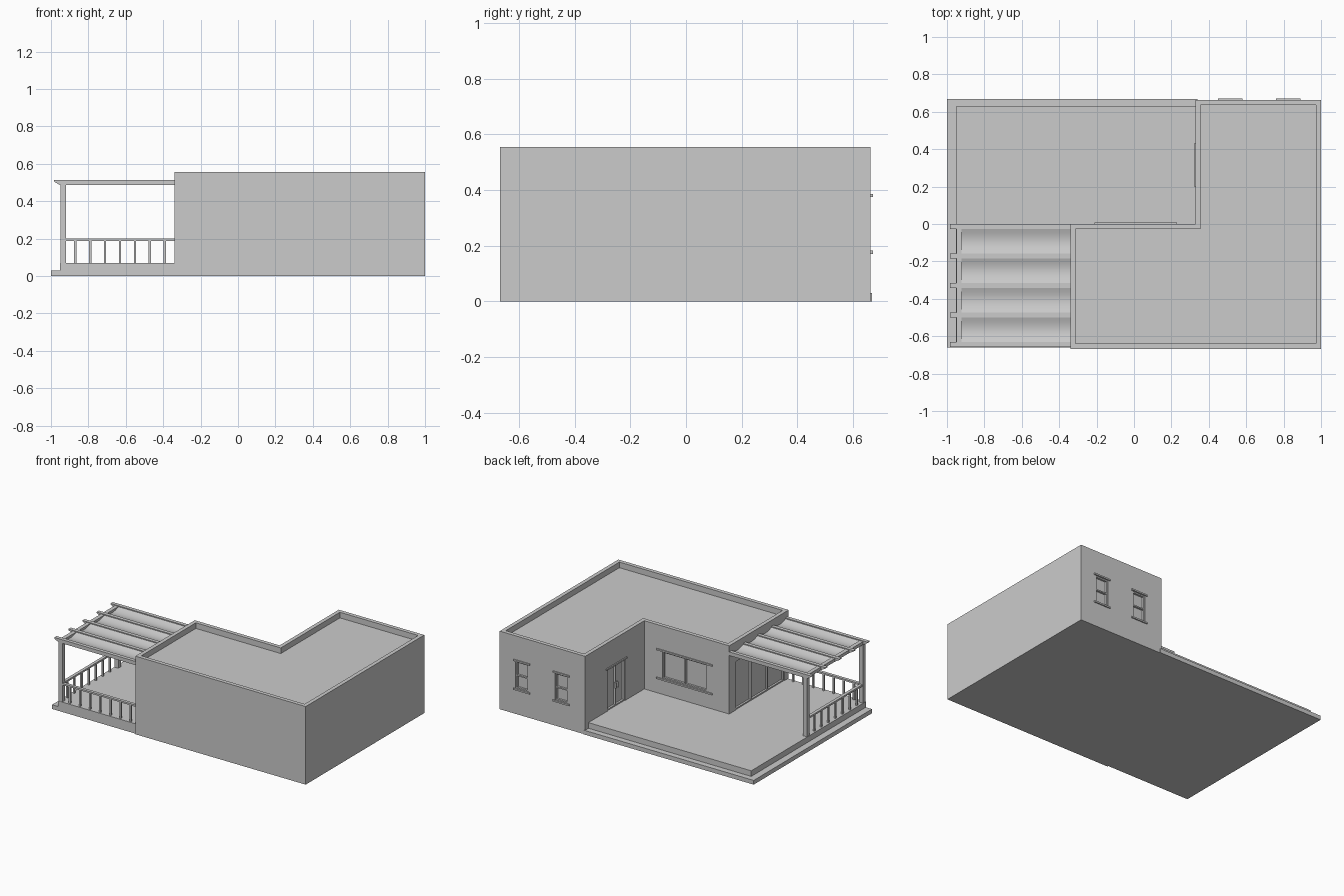
import bpy, bmesh, math

if "Cube" in bpy.data.objects:
    bpy.data.objects.remove(bpy.data.objects["Cube"])


def finish(name, bm):
    bmesh.ops.recalc_face_normals(bm, faces=bm.faces)
    me = bpy.data.meshes.new(name)
    bm.to_mesh(me)
    bm.free()
    ob = bpy.data.objects.new(name, me)
    bpy.context.collection.objects.link(ob)
    return ob


def box(name, x0, x1, y0, y1, z0, z1):
    bm = bmesh.new()
    bmesh.ops.create_cube(bm, size=1)
    for v in bm.verts:
        v.co = (x0 + (v.co.x + .5) * (x1 - x0),
                y0 + (v.co.y + .5) * (y1 - y0),
                z0 + (v.co.z + .5) * (z1 - z0))
    return finish(name, bm)


def prism(name, pts, vec):
    bm = bmesh.new()
    f = bm.faces.new([bm.verts.new(p) for p in pts])
    r = bmesh.ops.extrude_face_region(bm, geom=[f])
    bmesh.ops.translate(bm, vec=vec, verts=[g for g in r['geom'] if isinstance(g, bmesh.types.BMVert)])
    return finish(name, bm)


def cut(target, cutter):
    m = target.modifiers.new("cut", 'BOOLEAN')
    m.operation = 'DIFFERENCE'
    m.solver = 'EXACT'
    m.object = cutter
    cutter.hide_render = True
    bpy.context.view_layer.objects.active = target
    bpy.ops.object.modifier_apply(modifier=m.name)
    bpy.data.objects.remove(cutter, do_unlink=True)


# Terrace slabs
box("lower_step", -1, .34, -.66, .668, 0, .03)
box("terrace_floor", -.952, .34, -.66, .627, .03, .07)

# L-shaped house with sunken roof behind a parapet
def ell(d, z):
    return [(-.34 + d, -.668 + d, z), (1 - d, -.668 + d, z), (1 - d, .664 - d, z),
            (.328 + d, .664 - d, z), (.328 + d, 0 - d, z), (-.34 + d, 0 - d, z)]

house = prism("house_walls", ell(0, 0), (0, 0, .555))
cut(house, prism("roof_cutter", ell(.028, .515), (0, 0, .1)))


# Openings: axis 'y' = wall facing +y, axis 'x' = wall facing -x
def wall_box(name, axis, wall, a0, a1, d0, d1, z0, z1):
    """a: span along the wall, d: depth range, positive is outwards."""
    if axis == 'y':
        return box(name, a0, a1, wall + d0, wall + d1, z0, z1)
    return box(name, wall - d1, wall - d0, a0, a1, z0, z1)


def opening(name, axis, wall, a0, a1, z0, z1, splits=(), mid=None, head=0, sill=0):
    depth, t = .018, .009
    cut(house, wall_box("opening_cutter", axis, wall, a0, a1, -depth, .05, z0, z1))

    def bar(part, b0, b1, c0, c1, out=-.004):
        wall_box(name + part, axis, wall, b0, b1, -depth - .002, out, c0, c1)

    bar("_jamb", a0, a0 + t, z0, z1)
    bar("_jamb", a1 - t, a1, z0, z1)
    bar("_top_rail", a0, a1, z1 - t, z1)
    bar("_bottom_rail", a0, a1, z0, z0 + t)
    for s in splits:
        c = a0 + (a1 - a0) * s
        bar("_mullion", c - t / 2, c + t / 2, z0, z1)
    if mid:
        bar("_meeting_rail", a0, a1, mid - t / 2, mid + t / 2)
    if head:
        bar("_header", a0 - head, a1 + head, z1, z1 + .011, .008)
    if sill:
        bar("_sill", a0 - sill, a1 + sill, z0 - .011, z0, .008)


for x in (.515, .825):
    opening("back_window", 'y', .664, x - .05, x + .05, .182, .375, mid=.275, head=.015, sill=.015)
opening("wide_window", 'y', 0, -.165, .185, .182, .375, splits=(.5,), head=.045, sill=.045)
opening("entry_door", 'x', .328, .215, .415, .07, .365, splits=(.5,), head=.015)
opening("sliding_door", 'x', -.34, -.62, -.07, .07, .42, splits=(1 / 3, 2 / 3))
for y in (.303, .327):
    box("door_handle", .32, .335, y - .003, y + .003, .2, .24)

# Pergola posts and edge beam
for y0 in (-.658, -.03):
    box("pergola_post", -.95, -.92, y0, y0 + .028, .07, .49)
box("pergola_edge_beam", -.95, -.922, -.658, 0, .485, .507)

# Rafters with chamfered tails
rafters = [-.013 - i * .158 for i in range(5)]
for y in rafters:
    prism("pergola_rafter", [(-.984, y - .013, .512), (-.335, y - .013, .512), (-.335, y - .013, .486),
                             (-.952, y - .013, .486), (-.984, y - .013, .505)], (0, .026, 0))

# Sagging canopy strips between the rafters
N = 10
for ya, yb in zip(rafters, rafters[1:]):
    ya, yb = ya - .011, yb + .011
    bm = bmesh.new()
    rows = []
    for i in range(N + 1):
        s = i / N
        y, z = ya + (yb - ya) * s, .506 - .016 * math.sin(math.pi * s)
        rows.append([bm.verts.new((x, y, z + dz)) for x, dz in ((-.925, 0), (-.338, 0), (-.338, -.003), (-.925, -.003))])
    for p, q in zip(rows, rows[1:]):
        for k in range(4):
            bm.faces.new((p[k], p[k - 1], q[k - 1], q[k]))
    ob = finish("canopy_strip", bm)
    for f in ob.data.polygons:
        f.use_smooth = True
    bpy.context.view_layer.objects.active = ob
    ob.select_set(True)
    bpy.ops.object.shade_smooth_by_angle(angle=math.radians(40))
    ob.select_set(False)

# Railings on the front and left edges of the terrace
box("front_handrail", -.93, -.338, -.655, -.633, .188, .2)
box("left_handrail", -.946, -.924, -.64, -.01, .188, .2)
for i in range(7):
    x = -.87 + i * .0797
    box("front_baluster", x - .006, x + .006, -.65, -.638, .07, .19)
    y = -.582 + i * .0797
    box("left_baluster", -.941, -.929, y - .006, y + .006, .07, .19)
